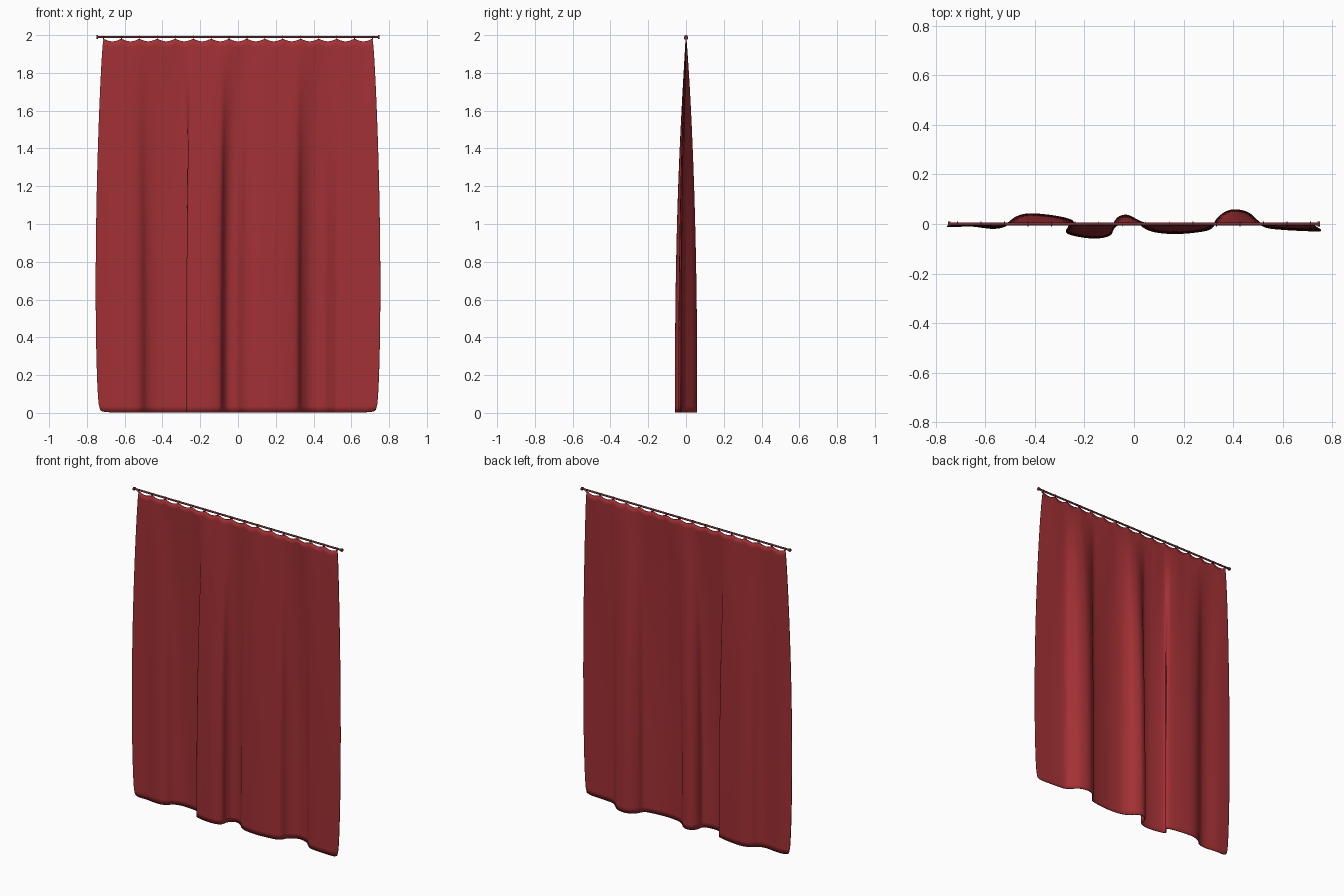
import bpy, math
from mathutils import Vector

if "Cube" in bpy.data.objects:
    bpy.data.objects.remove(bpy.data.objects["Cube"])

red = bpy.data.materials.new("red_cloth")
red.diffuse_color = (0.36, 0.03, 0.035, 1)
red.use_nodes = True
red.node_tree.nodes["Principled BSDF"].inputs["Base Color"].default_value = red.diffuse_color
dark = bpy.data.materials.new("rod_metal")
dark.diffuse_color = (0.16, 0.03, 0.035, 1)
dark.use_nodes = True
dark.node_tree.nodes["Principled BSDF"].inputs["Base Color"].default_value = dark.diffuse_color

HOOKS = 16
HALF = 0.712
SPACING = 2 * HALF / (HOOKS - 1)

# Hem outline seen from above
HEM = [(-.73, -.01), (-.65, -.008), (-.57, -.017), (-.52, -.008), (-.48, .025), (-.43, .04),
       (-.36, .037), (-.28, .024), (-.245, .008), (-.265, -.015), (-.27, -.035), (-.22, -.05),
       (-.15, -.056), (-.095, -.042), (-.082, 0), (-.062, .027), (-.03, .035), (.005, .02),
       (.035, -.01), (.08, -.03), (.16, -.038), (.25, -.032), (.31, -.018), (.335, .02),
       (.37, .048), (.41, .057), (.46, .045), (.495, .015), (.53, -.012), (.61, -.022),
       (.73, -.028)]


def resample(points, count):
    """Smooth curve through the points, evenly spaced by length."""
    p = [Vector(q) for q in points]
    p = [2 * p[0] - p[1]] + p + [2 * p[-1] - p[-2]]
    dense = []
    for i in range(1, len(p) - 2):
        a, b, c, d = p[i - 1:i + 3]
        for k in range(12):
            t = k / 12
            dense.append(0.5 * (2 * b + (c - a) * t + (2 * a - 5 * b + 4 * c - d) * t * t
                                + (3 * b - a - 3 * c + d) * t ** 3))
    dense.append(p[-2])
    length = [0]
    for a, b in zip(dense, dense[1:]):
        length.append(length[-1] + (b - a).length)
    out, j = [], 0
    for i in range(count + 1):
        s = length[-1] * i / count
        while j < len(dense) - 2 and length[j + 1] < s:
            j += 1
        t = (s - length[j]) / (length[j + 1] - length[j])
        out.append(dense[j].lerp(dense[j + 1], t))
    return out


# Curtain sheet: straight at the hooks, folding more toward the hem
NU, NV = 240, 60
hem = resample(HEM, NU)
verts, faces = [], []
for j in range(NV + 1):
    v = j / NV
    amount = 1 - v ** 2.4
    bulge = math.sin(math.pi * v ** 0.75) ** 0.6 if 0 < v < 1 else 0
    for i, h in enumerate(hem):
        u = 2 * i / NU - 1
        x = (u * HALF) * (1 - amount) + h.x * amount
        x += 0.025 * bulge * u ** 9
        swag = math.sin((u + 1) / 2 * (HOOKS - 1) * math.pi)
        y = h.y * amount + 0.004 * math.cos((u + 1) * 7.5 * math.pi) * v ** 6 * (1 - v) * 6
        top = 1.981 - 0.014 * abs(swag)
        bottom = 0.003 + 0.012 * abs(u) ** 60
        verts.append((x, y, bottom + (top - bottom) * v))
for j in range(NV):
    for i in range(NU):
        a = j * (NU + 1) + i
        faces.append((a, a + 1, a + NU + 2, a + NU + 1))
mesh = bpy.data.meshes.new("curtain")
mesh.from_pydata(verts, [], faces)
mesh.shade_smooth()
curtain = bpy.data.objects.new("curtain", mesh)
bpy.context.collection.objects.link(curtain)
mesh.materials.append(red)
solid = curtain.modifiers.new("thickness", 'SOLIDIFY')
solid.thickness = 0.005
solid.offset = 0


def bar(name, x, length, radius):
    bpy.ops.mesh.primitive_cylinder_add(vertices=16, radius=radius, depth=length,
                                        location=(x, 0, 1.99), rotation=(0, math.pi / 2, 0))
    o = bpy.context.object
    o.name = name
    o.data.materials.append(dark)
    bpy.ops.object.shade_smooth_by_angle()


# Rod with end caps
bar("rod", 0, 1.49, 0.006)
for side in (-1, 1):
    bar("rod_cap", side * 0.745, 0.01, 0.01)

# Rings holding the cloth
for i in range(HOOKS):
    bpy.ops.mesh.primitive_torus_add(major_radius=0.009, minor_radius=0.002, major_segments=16,
                                     minor_segments=6, rotation=(0, math.pi / 2, 0),
                                     location=(-HALF + i * SPACING, 0, 1.986))
    ring = bpy.context.object
    ring.name = "curtain_ring"
    ring.data.materials.append(dark)
    bpy.ops.object.shade_smooth_by_angle()
